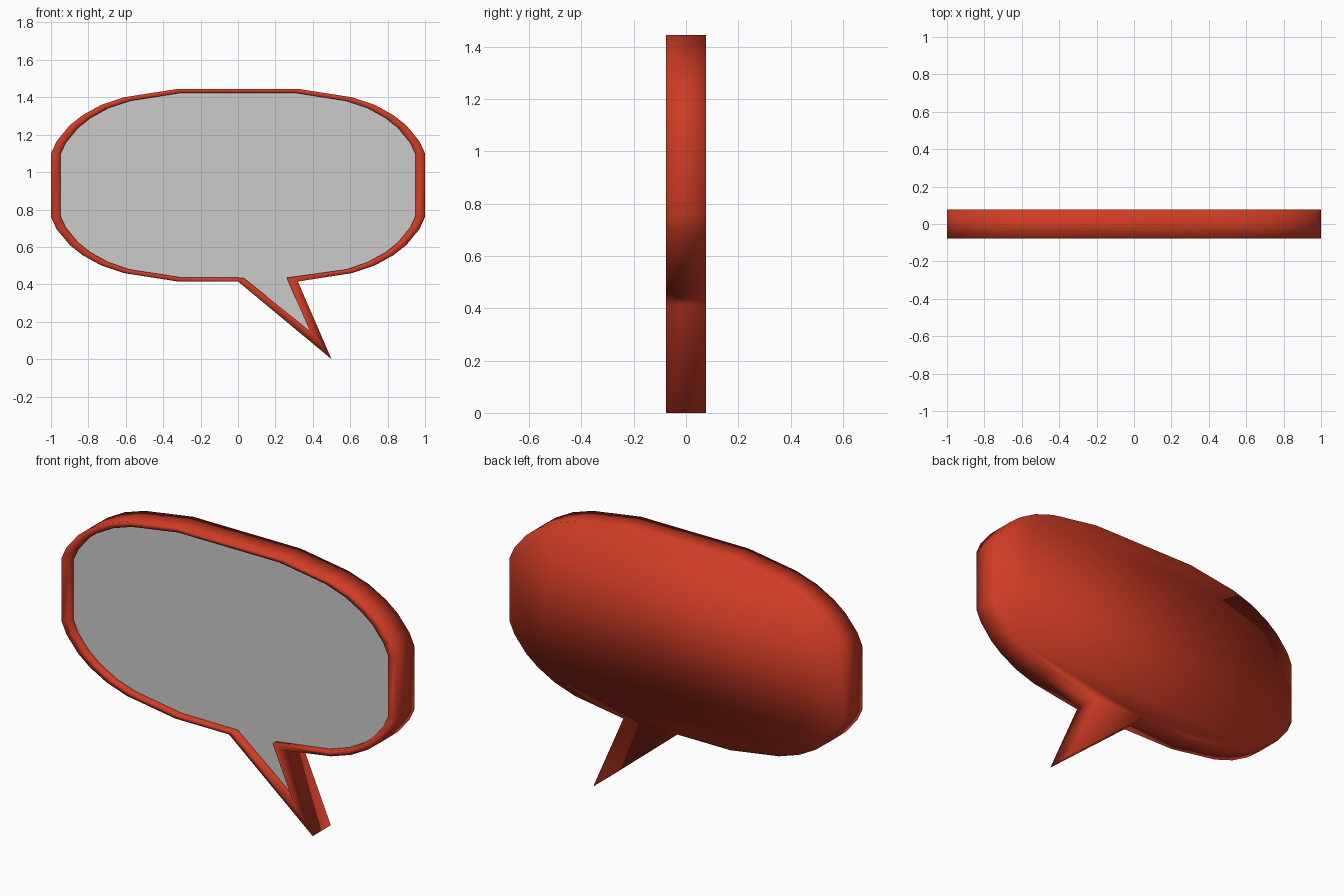
import bpy, bmesh

if "Cube" in bpy.data.objects:
    bpy.data.objects.remove(bpy.data.objects["Cube"])

CZ = 0.93  # height of the bubble centre
QUARTER = [(0.32, 0.515), (0.61, 0.47), (0.73, 0.43), (0.83, 0.375),
           (0.90, 0.32), (0.97, 0.235), (1.0, 0.17)]


def outline(s, tail):
    """Clockwise bubble outline scaled by s, with tail points at the bottom."""
    q = [(x * s, z * (s + 0.008 if s < 1 else s)) for x, z in QUARTER]
    pts = [(x, CZ + z) for x, z in q]
    pts += [(x, CZ - z) for x, z in reversed(q[1:])]
    pts += tail
    pts += [(-x, CZ - z) for x, z in q]
    pts += [(-x, CZ + z) for x, z in reversed(q)]
    return pts


outer = outline(1.0, [(0.32, 0.415), (0.5, 0.0), (0.0, 0.415)])
inner = outline(0.95, [(0.26, 0.435), (0.385, 0.15), (0.03, 0.435)])


def build(name, loops, cap_first, smooth):
    """Bridge matching loops given as (outline, y); optionally cap the first."""
    bm = bmesh.new()
    rings = [[bm.verts.new((x, y, z)) for x, z in pts] for pts, y in loops]
    for a, b in zip(rings, rings[1:]):
        for i in range(len(a)):
            j = (i + 1) % len(a)
            bm.faces.new((a[i], a[j], b[j], b[i]))
    if cap_first:
        bm.faces.new(list(reversed(rings[0])))
    bmesh.ops.recalc_face_normals(bm, faces=bm.faces)
    for f in bm.faces:
        f.smooth = smooth
    me = bpy.data.meshes.new(name)
    bm.to_mesh(me)
    bm.free()
    ob = bpy.data.objects.new(name, me)
    bpy.context.collection.objects.link(ob)
    return ob


# Red shell: back, outer wall with a middle loop, front rim, recess wall
red = bpy.data.materials.new("red")
red.diffuse_color = (0.62, 0.045, 0.018, 1)
red.use_nodes = True
red.node_tree.nodes["Principled BSDF"].inputs["Base Color"].default_value = red.diffuse_color
shell = build("bubble_shell",
              [(outer, 0.077), (outer, 0.0), (outer, -0.077),
               (inner, -0.077), (inner, -0.045)], True, True)
shell.data.materials.append(red)

# Grey panel set into the rim, facing the front
panel = build("bubble_panel", [(inner, -0.045)], True, False)
if panel.data.polygons[0].normal.y > 0:
    panel.data.flip_normals()
